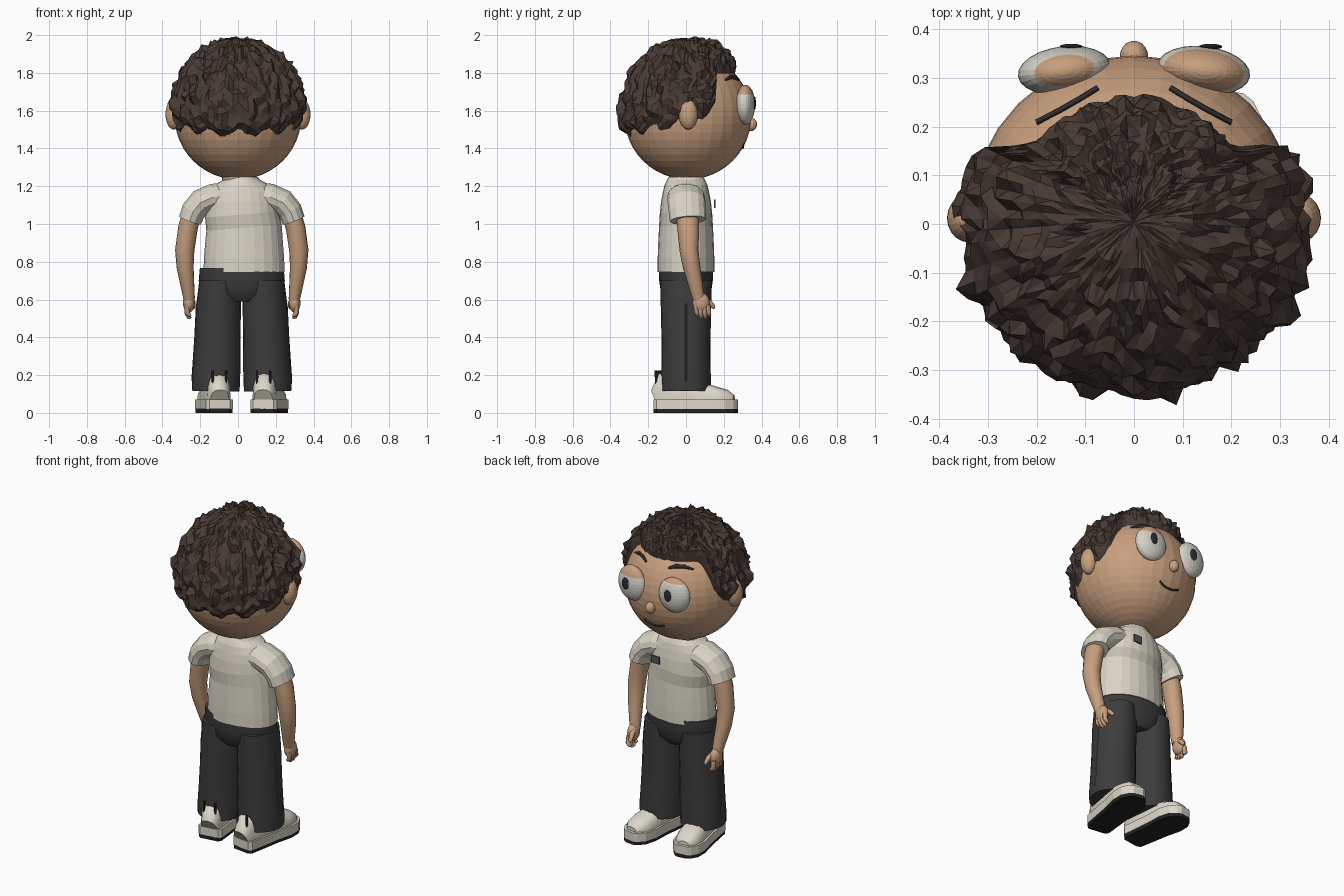
import bpy, bmesh, math, random
from math import sin, cos, pi, radians
from mathutils import Vector, Matrix, noise

random.seed(4)
if "Cube" in bpy.data.objects:
    bpy.data.objects.remove(bpy.data.objects["Cube"])


def material(name, rgb):
    m = bpy.data.materials.new(name)
    m.use_nodes = True
    m.diffuse_color = (*rgb, 1)
    m.node_tree.nodes["Principled BSDF"].inputs["Base Color"].default_value = (*rgb, 1)
    return m


SKIN = material("skin", (.58, .35, .21))
HAIR = material("dark brown hair", (.065, .043, .035))
SHIRT = material("cream shirt", (.70, .66, .56))
BAND = material("shirt band", (.58, .545, .46))
PANTS = material("charcoal trousers", (.045, .045, .046))
SHOE = material("off white shoe", (.72, .68, .58))
RUBBER = material("black rubber", (.016, .016, .017))
EYE = material("eye white", (.66, .65, .58))
INK = material("dark ink", (.028, .028, .032))
BADGE = material("slate badge", (.08, .09, .11))

BODY_X = .02                       # the body stands a little off the head's axis
HEAD = Vector((0, .01, 1.572))
HEAD_R = .336


def finish(name, bm, *mats, smooth=False):
    bmesh.ops.recalc_face_normals(bm, faces=bm.faces)
    for f in bm.faces:
        f.smooth = smooth and len(f.verts) == 4
    me = bpy.data.meshes.new(name)
    bm.to_mesh(me)
    bm.free()
    for m in mats:
        me.materials.append(m)
    ob = bpy.data.objects.new(name, me)
    bpy.context.scene.collection.objects.link(ob)
    return ob


def skin_rings(bm, rings):
    """Bridge closed rings of vertices and cap both ends."""
    n = len(rings[0])
    for a, b in zip(rings, rings[1:]):
        for i in range(n):
            bm.faces.new((a[i], a[(i + 1) % n], b[(i + 1) % n], b[i]))
    bm.faces.new(rings[0][::-1])
    bm.faces.new(rings[-1])


def loft(name, stations, mat, side=(0, 1, 0), n=16, smooth=True, power=1.0):
    """Sweep ellipses along stations of (centre, radius along side, other radius)."""
    bm = bmesh.new()
    pts = [Vector(s[0]) for s in stations]
    rings = []
    for i, (_, ra, rb) in enumerate(stations):
        t = (pts[min(i + 1, len(pts) - 1)] - pts[max(i - 1, 0)]).normalized()
        u = Vector(side)
        u = (u - t * u.dot(t)).normalized()
        v = t.cross(u)
        ring = []
        for k in range(n):
            c, s = cos(2 * pi * k / n), sin(2 * pi * k / n)
            c = math.copysign(abs(c) ** power, c)
            s = math.copysign(abs(s) ** power, s)
            ring.append(bm.verts.new(pts[i] + u * ra * c + v * rb * s))
        rings.append(ring)
    skin_rings(bm, rings)
    return finish(name, bm, mat, smooth=smooth)


def ball(name, loc, scale, *mats, seg=20, rings=14, turn=0, smooth=False, lid=None):
    bm = bmesh.new()
    bmesh.ops.create_uvsphere(bm, u_segments=seg, v_segments=rings, radius=1)
    if lid is not None:
        for f in bm.faces:
            f.material_index = int(f.calc_center_median().z > lid)
    bm.transform(Matrix.Translation(loc) @ Matrix.Rotation(turn, 4, 'Z') @ Matrix.Diagonal((*scale, 1)))
    return finish(name, bm, *mats, smooth=smooth)


def on_head(x, z, lift=.004):
    """Point on the face surface."""
    r = HEAD_R + lift
    return Vector((x, HEAD.y + math.sqrt(r * r - x * x - (z - HEAD.z) ** 2), z))


def ramp(table, x):
    for (x0, y0), (x1, y1) in zip(table, table[1:]):
        if x <= x1:
            return y0 + (y1 - y0) * (x - x0) / (x1 - x0)
    return table[-1][1]


# Head, neck, nose
ball("head", HEAD, (HEAD_R,) * 3, SKIN, seg=32, rings=24)
loft("neck", [((.01, 0, 1.15), .088, .088), ((.005, 0, 1.29), .092, .092)], SKIN)
ball("nose", (0, .345, 1.527), (.029, .031, .035), SKIN)

# Curly hair cap: the hairline angle from the crown depends on the direction
HAIRLINE = [(0, 49), (51, 49), (58, 56), (65, 82), (76, 95), (92, 96), (106, 102), (180, 109)]
bm = bmesh.new()
COLS, ROWS = 84, 20
rings = []
for j in range(1, ROWS + 1):
    t = j / ROWS
    ring = []
    for k in range(COLS):
        az = 2 * pi * k / COLS
        deg = abs(math.degrees(az) - 360 * (az > pi))
        edge = ramp(HAIRLINE, deg) + (3.5 * sin(deg / 4.2) if deg > 95 else 0)
        phi = radians(edge * t)
        d = Vector((sin(phi) * sin(az), sin(phi) * cos(az), cos(phi)))
        p = Vector((d.x * .362, d.y * .362, d.z * .412))
        bump = noise.noise(d * 7) * .028 + noise.noise(d * 15) * .03 + random.uniform(-.008, .008)
        p += d * bump * min(1, t * 3)
        roll = max(0, (t - .84) / .16)
        ring.append(bm.verts.new(HEAD + p.lerp(d * .328, roll ** 2)))
    rings.append(ring)
skin_rings(bm, rings)
crown = min(bm.faces, key=lambda f: -f.calc_center_median().z if len(f.verts) == COLS else 0)
bmesh.ops.poke(bm, faces=[crown])
bmesh.ops.triangulate(bm, faces=[f for f in bm.faces if len(f.verts) == 4])
finish("hair", bm, HAIR)

# Ears, eyes with lids, pupils, brows
for s, side in ((-1, "right"), (1, "left")):
    ball(side + "_ear", (s * .338, .012, 1.58), (.046, .05, .08), SKIN)
    ball(side + "_eye", (s * .143, .315, 1.632), (.096, .05, .105), EYE, SKIN,
         seg=24, rings=18, turn=-s * radians(7), lid=.52 if s > 0 else .8)
    ball(side + "_pupil", (s * .143 + .014, .364, 1.64), (.024, .006, .036), INK)
    arc = [(.075, 1.765), (.11, 1.777), (.15, 1.778), (.2, 1.762)]
    loft(side + "_brow", [(on_head(s * x, z), r, .006) for (x, z), r in
                          zip(arc, (.006, .013, .013, .004))], INK, side=(0, 0, 1), n=8)

# Smirking mouth
loft("mouth", [(on_head(x, z, .001), .006, .005) for x, z in
               ((-.065, 1.418), (-.03, 1.405), (.01, 1.402), (.045, 1.41), (.068, 1.425))],
     INK, side=(0, 0, 1), n=8)

# Shirt body with a band across the chest
SHIRT_RINGS = [(.745, .215, .15), (.82, .212, .15), (.9, .206, .147), (.98, .2, .143),
               (1.05, .195, .139), (1.12, .188, .132), (1.17, .175, .122),
               (1.21, .14, .112), (1.235, .095, .1), (1.25, .085, .09)]
shirt = loft("shirt", [((BODY_X + .012 * (z < 1), 0, z), ry, rx) for z, rx, ry in SHIRT_RINGS],
             SHIRT, n=24, smooth=False)
shirt.data.materials.append(BAND)
for f in shirt.data.polygons:
    f.material_index = int(.98 < f.center.z < 1.05)

# Plain chest badge
bm = bmesh.new()
bmesh.ops.create_cube(bm, size=1, matrix=Matrix.Translation((.1, .152, 1.107)) @ Matrix.Diagonal((.055, .008, .045, 1)))
finish("chest_badge", bm, BADGE)

# Trouser hips
loft("trouser_hips", [((BODY_X, 0, z), ry, rx) for z, rx, ry in
                      ((.59, .1, .1), (.63, .2, .132), (.7, .228, .142), (.768, .222, .145))], PANTS, n=24)


def shoe(side, s):
    """Shoe built pointing along +y, then turned outward."""
    heel, toe = (-.165, .275) if s > 0 else (-.145, .262)
    cx, length = BODY_X + s * .137, toe - heel
    turn = Matrix.Translation((cx, 0, 0)) @ Matrix.Rotation(-s * radians(8), 4, 'Z')
    widths = [(0, .055), (.04, .072), (.25, .076), (.5, .08), (.72, .09), (.88, .08), (.97, .052), (1, .03)]
    parts = []
    for label, z0, z1, grow, mat in (("outsole", 0, .022, .97, RUBBER), ("midsole", .02, .072, 1, SHOE)):
        bm = bmesh.new()
        right = [(w * grow, heel + t * length) for t, w in widths]
        outline = right + [(-x, y) for x, y in reversed(right)]
        skin_rings(bm, [[bm.verts.new((x, y, z)) for x, y in outline] for z in (z0, z1)])
        parts.append(finish(side + "_" + label, bm, mat))
    upper = [(.0, .05, .06, .07), (.05, .062, .07, .14), (.35, .066, .07, .13), (.55, .072, .06, .105),
             (.75, .079, .06, .08), (.9, .066, .06, .062), (.98, .035, .06, .035)]
    parts.append(loft(side + "_shoe_upper", [((0, heel + .01 + t * (length - .02), z), w, h)
                                             for t, w, z, h in upper], SHOE, side=(1, 0, 0), power=.75))
    # The floor of the upper is tucked inside the midsole
    for v in parts[-1].data.vertices:
        v.co.z = max(v.co.z, .04)
    for x in (-.035, .035):
        parts.append(loft(side + "_heel_strap", [((x, heel + .012, .15), .007, .007),
                                                 ((x, heel + .008, .225), .007, .007)], RUBBER, n=6))
    for ob in parts:
        ob.data.transform(turn)


for s, side in ((-1, "right"), (1, "left")):
    def at(x, y, z):
        return (BODY_X + s * x, y, z)

    # Trouser leg and side seam
    leg = [(.12, .7, .105, .135), (.122, .58, .118, .134), (.128, .4, .121, .13), (.133, .25, .126, .13),
           (.137, .17, .128, .132), (.138, .115, .126, .132)]
    loft(side + "_trouser_leg", [(at(x, 0, z), ry, rx) for x, z, rx, ry in leg], PANTS, n=20)
    loft(side + "_side_seam", [(at(x + rx, 0, z), .004, .003) for x, z, rx, _ in leg[1:5]], BADGE, n=6)
    shoe(side, s)

    # Sleeve and arm
    loft(side + "_sleeve", [(at(.07, 0, 1.15), .09, .07), (at(.15, 0, 1.143), .1, .073),
                            (at(.215, .003, 1.115), .1, .072), (at(.255, .006, 1.07), .098, .067),
                            (at(.274, .01, 1.02), .096, .063)], SHIRT, n=14, smooth=False)
    loft(side + "_arm", [(at(.26, .008, 1.07), .062, .05), (at(.285, .012, .98), .058, .052),
                         (at(.302, .016, .86), .05, .051), (at(.3, .03, .77), .046, .045),
                         (at(.287, .052, .67), .038, .036), (at(.278, .068, .6), .031, .03)], SKIN)

    # Hand with curled fingers and thumb
    ball(side + "_palm", at(.28, .08, .583), (.031, .045, .052), SKIN, smooth=True)
    for i in range(4):
        y = .052 + i * .021
        drop = .012 * (i in (0, 3))
        loft(side + "_finger", [(at(.288, y, .57), .013, .014), (at(.29, y + .005, .53), .013, .014),
                                (at(.28, y + .008, .508 + drop), .011, .012),
                                (at(.27, y + .008, .5 + drop), .006, .006)], SKIN, n=8)
    loft(side + "_thumb", [(at(.268, .1, .6), .015, .015), (at(.26, .125, .585), .015, .014),
                           (at(.256, .145, .562), .012, .011), (at(.256, .15, .552), .006, .006)],
         SKIN, side=(1, 0, 0), n=8)
